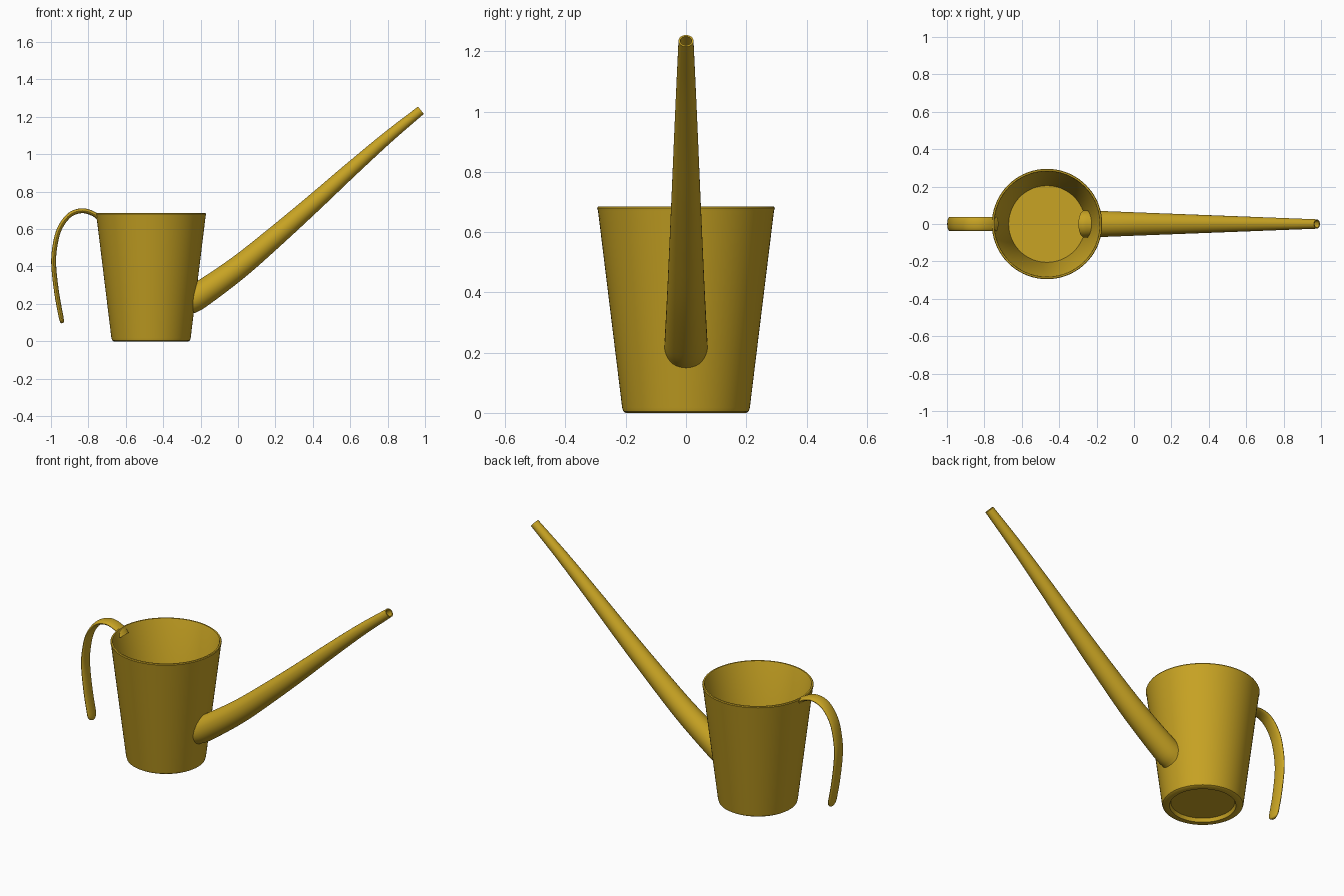
import bpy, bmesh, math
from mathutils import Vector

cube = bpy.data.objects.get("Cube")
if cube:
    bpy.data.objects.remove(cube, do_unlink=True)

# Single mustard colour
mustard = bpy.data.materials.new("mustard_yellow")
mustard.use_nodes = True
colour = (0.58, 0.37, 0.017, 1)
mustard.diffuse_color = colour
bsdf = next(n for n in mustard.node_tree.nodes if n.type == 'BSDF_PRINCIPLED')
bsdf.inputs["Base Color"].default_value = colour
bsdf.inputs["Roughness"].default_value = 0.5


def loft(name, rings, loop=False):
    """Skin a list of point rings; loop joins last to first, else ends are capped."""
    bm = bmesh.new()
    rows = [[bm.verts.new(p) for p in ring] for ring in rings]
    pairs = list(zip(rows, rows[1:]))
    if loop:
        pairs.append((rows[-1], rows[0]))
    for a, b in pairs:
        for i in range(len(a)):
            j = (i + 1) % len(a)
            bm.faces.new((a[i], a[j], b[j], b[i]))
    if not loop:
        bm.faces.new(rows[0])
        bm.faces.new(rows[-1])
    bmesh.ops.recalc_face_normals(bm, faces=bm.faces)
    mesh = bpy.data.meshes.new(name)
    bm.to_mesh(mesh)
    bm.free()
    obj = bpy.data.objects.new(name, mesh)
    bpy.context.collection.objects.link(obj)
    mesh.materials.append(mustard)
    bpy.ops.object.select_all(action='DESELECT')
    obj.select_set(True)
    bpy.context.view_layer.objects.active = obj
    bpy.ops.object.shade_smooth_by_angle(angle=math.radians(35))
    return obj


def smooth_path(points, steps):
    """Catmull-Rom curve in the xz plane; returns (position, tangent) pairs."""
    p = [Vector((x, 0, z)) for x, z in points]
    p = [2 * p[0] - p[1]] + p + [2 * p[-1] - p[-2]]
    out = []
    for k in range(1, len(p) - 2):
        a, b, c, d = p[k - 1:k + 3]
        for s in range(steps + (k == len(p) - 3)):
            t = s / steps
            out.append(b + (c - a) * t / 2 + (2 * a - 5 * b + 4 * c - d) * t * t / 2
                       + (3 * b - a - 3 * c + d) * t ** 3 / 2)
    ends = [out[0]] + out + [out[-1]]
    return [(q, (ends[i + 2] - ends[i]).normalized()) for i, q in enumerate(out)]


def ellipse(centre, tangent, wide, thick, count):
    """Ring across the path: wide along y, thick along the path normal."""
    normal = Vector((-tangent.z, 0, tangent.x))
    side = Vector((0, 1, 0))
    angles = [math.tau * i / count for i in range(count)]
    return [centre + side * wide * math.cos(a) + normal * thick * math.sin(a) for a in angles]


# Cup: turned profile of (radius, height), with recessed foot and thin wall
cup_x = -0.465
profile = [(0.165, 0.02), (0.172, 0.0), (0.2, 0.0), (0.208, 0.005), (0.212, 0.018),
           (0.292, 0.67), (0.295, 0.68), (0.292, 0.685), (0.284, 0.685), (0.281, 0.68),
           (0.205, 0.03)]
up = Vector((0, 0, 1))
loft("cup", [ellipse(Vector((cup_x, 0, z)), up, r, r, 72) for r, z in profile])

# Spout: hollow tapering tube that starts just inside the cup wall
path = smooth_path([(-0.265, 0.215), (-0.2, 0.25), (0, 0.393), (0.2, 0.56), (0.4, 0.735),
                    (0.6, 0.915), (0.8, 1.09), (0.978, 1.235)], 6)
last = len(path) - 1
radii = [0.073 - 0.048 * (q.x - path[0][0].x) / (path[last][0].x - path[0][0].x)
         for q, t in path]
outer = [ellipse(q, t, r, r, 40) for (q, t), r in zip(path, radii)]
inner = [ellipse(q, t, r - 0.006, r - 0.006, 40) for (q, t), r in zip(path, radii)]
loft("spout", outer + inner[::-1], loop=True)

# Handle: flat rounded strap hooked over the rim, with a rounded free tip
path = smooth_path([(-0.735, 0.645), (-0.765, 0.677), (-0.83, 0.698), (-0.9, 0.675),
                    (-0.955, 0.6), (-0.98, 0.5), (-0.985, 0.4), (-0.968, 0.25),
                    (-0.945, 0.125), (-0.94, 0.097)], 6)
tip = path[-1][0]
rings = []
for q, t in path:
    near = min(1, (q - tip).length / 0.035)
    taper = max(0.08, math.sqrt(1 - (1 - near) ** 2))
    rings.append(ellipse(q, t, 0.037 * taper, 0.013 * (0.4 + 0.6 * taper), 24))
loft("handle", rings)
